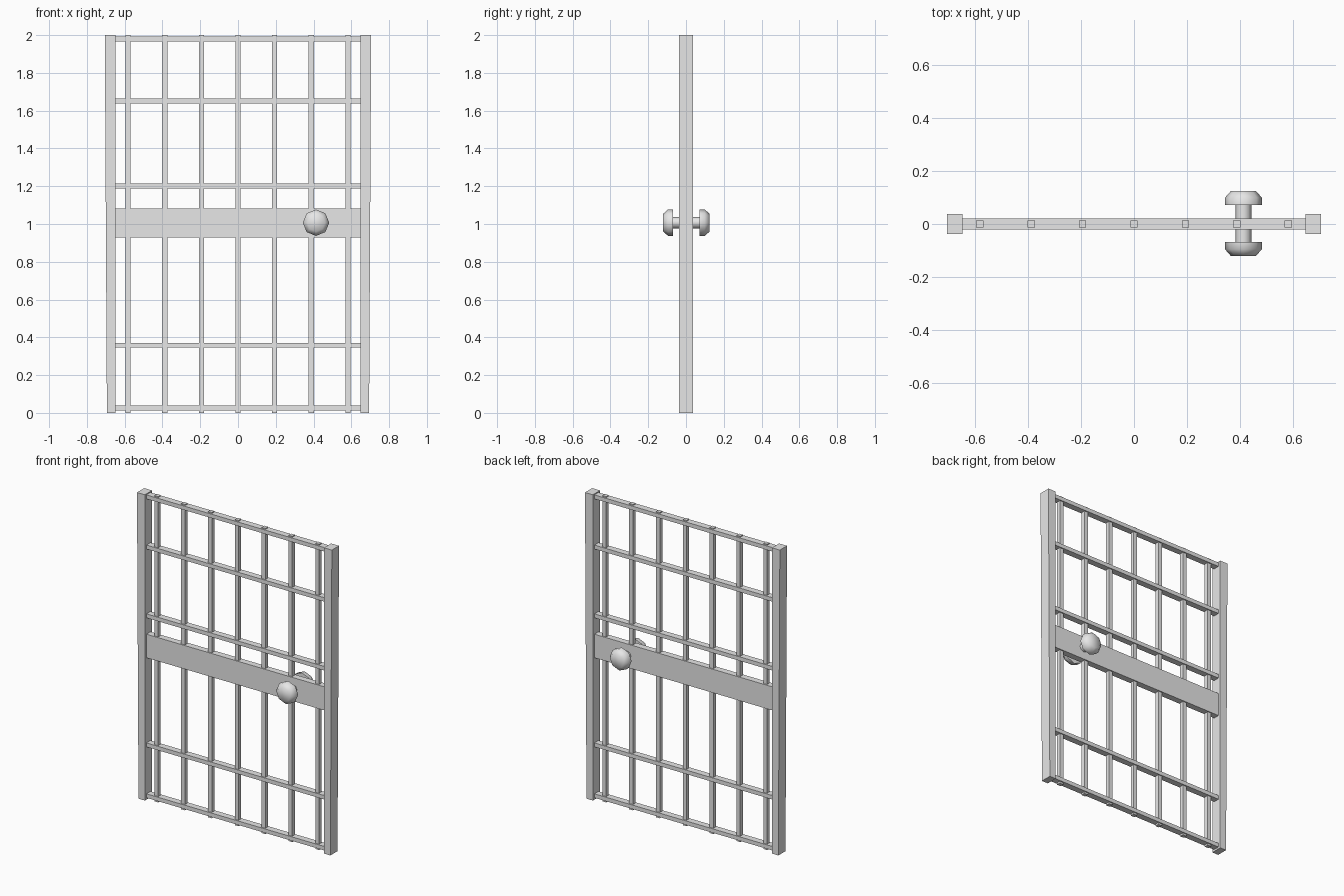
import bpy
import math

if "Cube" in bpy.data.objects:
    bpy.data.objects.remove(bpy.data.objects["Cube"])

GREY = (0.8, 0.8, 0.8, 1)
metal = bpy.data.materials.new("grey_metal")
metal.use_nodes = True
metal.diffuse_color = GREY
metal.node_tree.nodes["Principled BSDF"].inputs["Base Color"].default_value = GREY


def box(name, x, z, depth):
    """Box spanning the x and z ranges, centred on y = 0."""
    bpy.ops.mesh.primitive_cube_add(size=1)
    ob = bpy.context.object
    ob.name = name
    for v in ob.data.vertices:
        v.co.x = x[1] if v.co.x > 0 else x[0]
        v.co.z = z[1] if v.co.z > 0 else z[0]
        v.co.y *= depth
    ob.data.materials.append(metal)
    return ob


# Side posts, slightly wider at the top
for side, name in ((-1, "right_post"), (1, "left_post")):
    post = box(name, sorted((side * 0.648, side * 0.705)), (0, 2), 0.074)
    for v in post.data.vertices:
        if v.co.z < 1 and abs(v.co.x) > 0.7:
            v.co.x = side * 0.694

# Cross bars and the wide lock plate
for i, z in enumerate((0.025, 0.358, 1.202, 1.652, 1.98)):
    box(f"cross_bar_{i + 1}", (-0.648, 0.648), (z - 0.013, z + 0.013), 0.042)
box("lock_plate", (-0.648, 0.648), (0.928, 1.082), 0.042)

# Upright bars
for i in range(7):
    x = (i - 3) * 0.194
    box(f"upright_bar_{i + 1}", (x - 0.0135, x + 0.0135), (0, 2), 0.027)

# Door knob on both faces: eight-sided stem and domed head, as one lathed profile
SIDES = 8
profile = [(0.03, 0), (0.03, 0.07), (0.07, 0.07), (0.07, 0.097), (0.047, 0.123)]
for side, name in ((-1, "front_knob"), (1, "back_knob")):
    verts = []
    for r, y in profile:
        for k in range(SIDES):
            a = math.tau * k / SIDES
            verts.append((r * math.cos(a), side * y, r * math.sin(a)))
    faces = []
    for ring in range(len(profile) - 1):
        for k in range(SIDES):
            a, b = ring * SIDES + k, ring * SIDES + (k + 1) % SIDES
            face = (a, a + SIDES, b + SIDES, b)
            faces.append(face if side > 0 else face[::-1])
    cap = tuple(range(len(verts) - SIDES, len(verts)))
    faces.append(cap[::-1] if side > 0 else cap)
    mesh = bpy.data.meshes.new(name)
    mesh.from_pydata(verts, [], faces)
    mesh.materials.append(metal)
    knob = bpy.data.objects.new(name, mesh)
    bpy.context.collection.objects.link(knob)
    knob.location = (0.413, 0.002, 1.007)
    bpy.ops.object.select_all(action="DESELECT")
    knob.select_set(True)
    bpy.context.view_layer.objects.active = knob
    bpy.ops.object.shade_smooth_by_angle(angle=math.radians(60))
